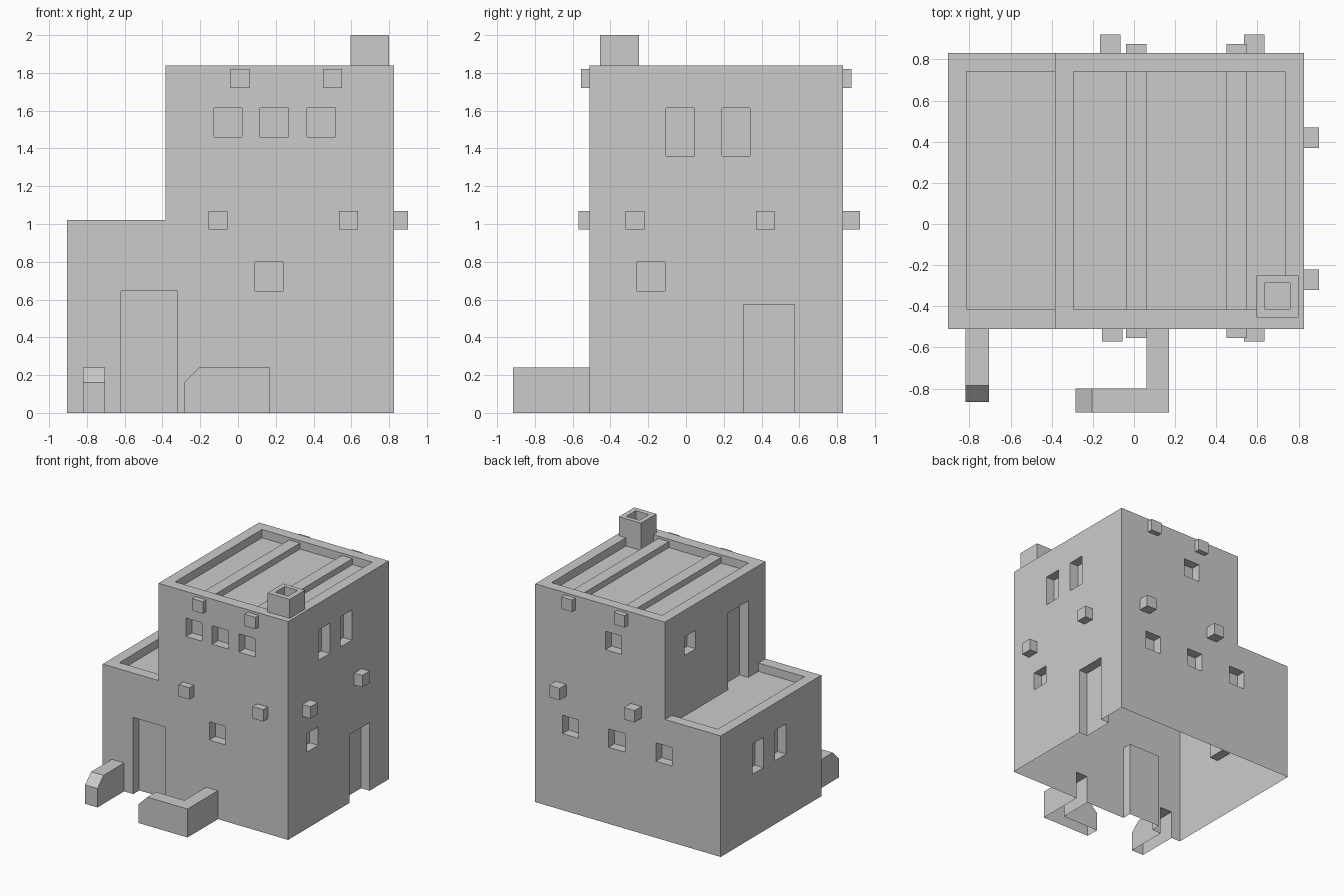
import bpy, bmesh
from mathutils import Vector

if "Cube" in bpy.data.objects:
    bpy.data.objects.remove(bpy.data.objects["Cube"])


def prism(name, pts, axis, lo, hi):
    """Extrude a 2D profile along an axis: 'x' takes (y, z) points, 'y' takes (x, z)."""
    place = {'x': lambda p, t: (t, p[0], p[1]), 'y': lambda p, t: (p[0], t, p[1])}[axis]
    bm = bmesh.new()
    face = bm.faces.new([bm.verts.new(place(p, lo)) for p in pts])
    ext = bmesh.ops.extrude_face_region(bm, geom=[face])
    offset = Vector((hi - lo, 0, 0) if axis == 'x' else (0, hi - lo, 0))
    bmesh.ops.translate(bm, vec=offset,
                        verts=[g for g in ext['geom'] if isinstance(g, bmesh.types.BMVert)])
    bmesh.ops.recalc_face_normals(bm, faces=bm.faces)
    mesh = bpy.data.meshes.new(name)
    bm.to_mesh(mesh)
    bm.free()
    ob = bpy.data.objects.new(name, mesh)
    bpy.context.collection.objects.link(ob)
    return ob


def box(name, x0, x1, y0, y1, z0, z1):
    return prism(name, [(x0, z0), (x1, z0), (x1, z1), (x0, z1)], 'y', y0, y1)


def boolean(target, tool, op):
    mod = target.modifiers.new("bool", 'BOOLEAN')
    mod.object, mod.operation, mod.solver = tool, op, 'EXACT'
    bpy.context.view_layer.objects.active = target
    bpy.ops.object.modifier_apply(modifier=mod.name)
    bpy.data.objects.remove(tool, do_unlink=True)


def cut(target, *dims):
    boolean(target, box("cutter", *dims), 'DIFFERENCE')


L, STEP, R = -0.905, -0.385, 0.825     # left wall, upper-storey wall, right wall
F, B = -0.51, 0.83                     # front and back walls
LOW, TOP = 1.02, 1.84                  # roof rims
SINK, D = 0.07, 0.08                   # roof recess and niche depth

# stepped two-storey shell
house = prism("house_shell", [(L, 0), (R, 0), (R, TOP), (STEP, TOP), (STEP, LOW), (L, LOW)], 'y', F, B)

# sunken roofs behind parapets
cut(house, -0.815, STEP, -0.415, 0.74, LOW - SINK, LOW + 0.1)
cut(house, -0.295, 0.735, -0.415, 0.74, TOP - SINK, TOP + 0.1)

# front and back openings: x start, x end, z start, z end
for x0, x1, z0, z1 in [(-0.62, -0.32, -0.1, 0.645), (0.09, 0.24, 0.645, 0.80),
                       (-0.128, 0.022, 1.46, 1.615), (0.116, 0.268, 1.46, 1.615),
                       (0.366, 0.516, 1.46, 1.615)]:
    cut(house, x0, x1, F - 0.1, F + D, z0, z1)
for x0, z0 in [(0.42, 0.645), (-0.01, 0.645), (-0.45, 0.645), (0.02, 1.46)]:
    cut(house, x0, x0 + 0.15, B - D, B + 0.1, z0, z0 + 0.155)

# right, left and upper-left openings: y start, y end, z start, z end
for y0, y1, z0, z1 in [(0.305, 0.575, -0.1, 0.575), (-0.26, -0.11, 0.645, 0.80),
                       (-0.105, 0.045, 1.36, 1.615), (0.19, 0.34, 1.36, 1.615)]:
    cut(house, R - D, R + 0.1, y0, y1, z0, z1)
for y0 in (-0.04, 0.26):
    cut(house, L - 0.1, L + D, y0, y0 + 0.15, 0.535, 0.79)
for y0, y1, z0, z1 in [(-0.28, -0.01, LOW - SINK, 1.595), (0.42, 0.57, 1.46, 1.615)]:
    cut(house, STEP - 0.1, STEP + D, y0, y1, z0, z1)

# low garden walls with chamfered ends, joined to the shell
boolean(house, prism("left_garden_wall", [(-0.45, 0), (-0.865, 0), (-0.865, 0.16),
                                          (-0.785, 0.24), (-0.45, 0.24)], 'x', -0.82, -0.705), 'UNION')
garden = prism("right_garden_wall", [(-0.285, 0), (0.17, 0), (0.17, 0.24),
                                     (-0.205, 0.24), (-0.285, 0.16)], 'y', -0.915, -0.80)
boolean(garden, box("garden_arm", 0.06, 0.17, -0.86, -0.45, 0, 0.24), 'UNION')
boolean(house, garden, 'UNION')

# open underside
bm = bmesh.new()
bm.from_mesh(house.data)
under = [f for f in bm.faces if all(abs(v.co.z) < 1e-4 for v in f.verts)]
bmesh.ops.delete(bm, geom=under, context='FACES')
bm.to_mesh(house.data)
bm.free()

# roof beams and their ends poking through the walls
for i, x in enumerate((-0.04, 0.45)):
    box(f"roof_beam_{i}", x, x + 0.1, -0.415, 0.74, TOP - SINK, 1.82)
    box(f"roof_beam_front_end_{i}", x, x + 0.1, -0.555, F, 1.72, 1.82)
    box(f"roof_beam_back_end_{i}", x, x + 0.1, B, 0.875, 1.72, 1.82)

# floor beam ends
for i, x in enumerate((-0.155, 0.535)):
    box(f"floor_beam_front_end_{i}", x, x + 0.1, -0.57, F, 0.97, 1.07)
    box(f"floor_beam_back_end_{i}", x - 0.01 * (i == 0), x + 0.1 - 0.01 * (i == 0), B, 0.92, 0.97, 1.07)
for i, y in enumerate((-0.32, 0.37)):
    box(f"floor_beam_right_end_{i}", R, 0.90, y, y + 0.1, 0.97, 1.07)

# chimney with open flue, notched over the parapet corner
chimney = box("chimney", 0.595, 0.80, -0.455, -0.25, TOP - SINK, 2.0)
cut(chimney, 0.635, 0.757, -0.412, -0.287, 1.91, 2.1)
